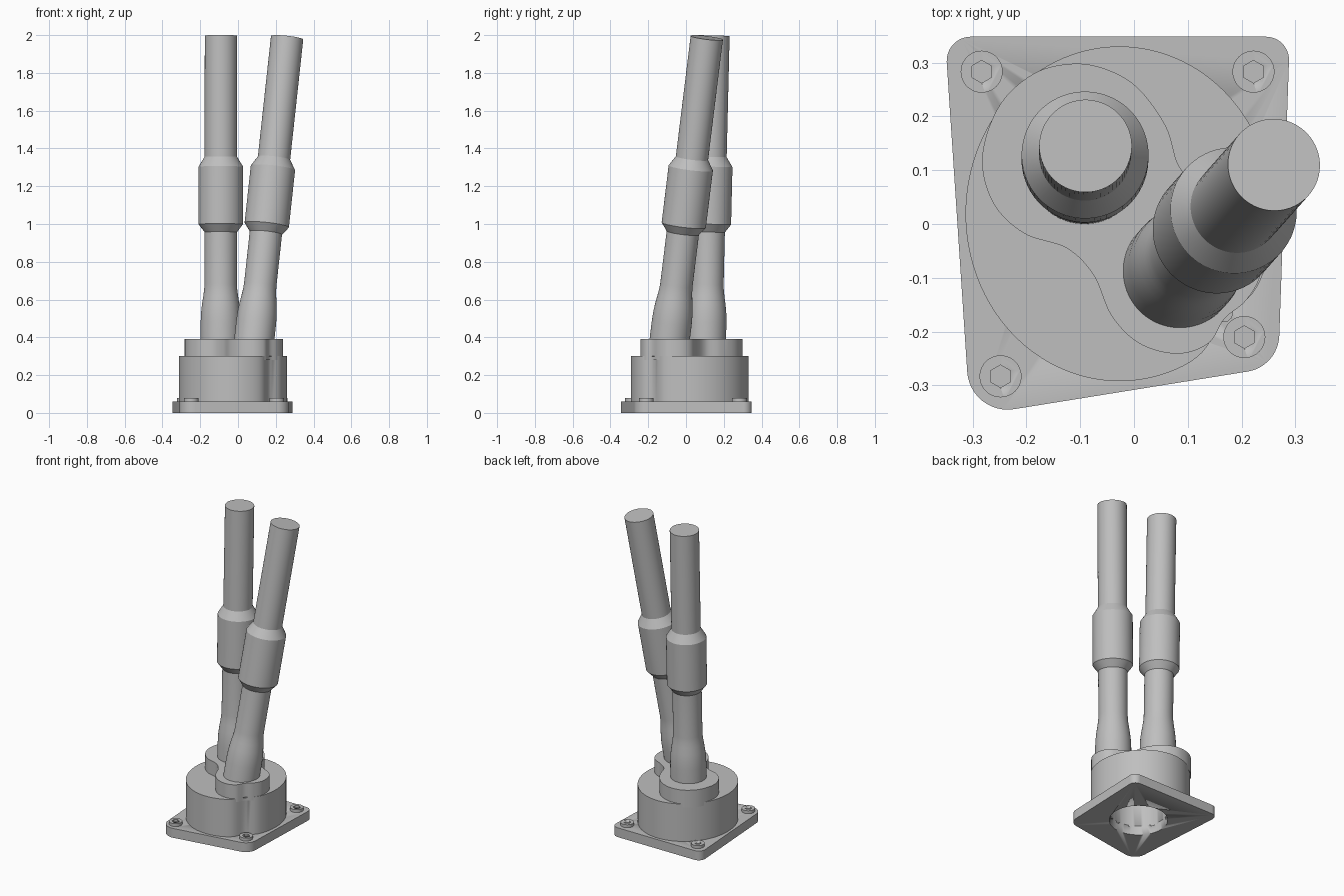
import bpy, bmesh, math
from mathutils import Vector

cube = bpy.data.objects.get("Cube")
if cube:
    bpy.data.objects.remove(cube, do_unlink=True)

metal = bpy.data.materials.new("plain grey")
metal.use_nodes = True
GREY = (0.52, 0.52, 0.52, 1)
metal.diffuse_color = GREY
metal.node_tree.nodes["Principled BSDF"].inputs["Base Color"].default_value = GREY


def finish(bm, name, angle=35):
    """Turn a bmesh into a shaded object."""
    bmesh.ops.recalc_face_normals(bm, faces=bm.faces)
    mesh = bpy.data.meshes.new(name)
    bm.to_mesh(mesh)
    bm.free()
    obj = bpy.data.objects.new(name, mesh)
    bpy.context.collection.objects.link(obj)
    mesh.materials.append(metal)
    bpy.ops.object.select_all(action='DESELECT')
    obj.select_set(True)
    bpy.context.view_layer.objects.active = obj
    bpy.ops.object.shade_smooth_by_angle(angle=math.radians(angle))
    return obj


def circle(cx, cy, r, n, start=0.0):
    return [(cx + r * math.cos(start + math.tau * i / n),
             cy + r * math.sin(start + math.tau * i / n)) for i in range(n)]


def prism(name, outline, z0, z1, bevel=0.0, segments=3, socket=None):
    """Extrude an outline, round its top rim, optionally sink a socket."""
    bm = bmesh.new()
    low = [bm.verts.new((x, y, z0)) for x, y in outline]
    high = [bm.verts.new((x, y, z1)) for x, y in outline]
    n = len(outline)
    bm.faces.new(low[::-1])
    top = bm.faces.new(high)
    for i in range(n):
        j = (i + 1) % n
        bm.faces.new((low[i], low[j], high[j], high[i]))
    if bevel:
        bmesh.ops.bevel(bm, geom=list(top.edges), offset=bevel, segments=segments,
                        profile=0.5, affect='EDGES', clamp_overlap=True)
    obj = finish(bm, name)
    if socket:
        cut(obj, socket)
    return obj


def cut(obj, cutter, keep=False):
    """Subtract the cutter from the object."""
    mod = obj.modifiers.new("cut", 'BOOLEAN')
    mod.operation, mod.solver, mod.object = 'DIFFERENCE', 'EXACT', cutter
    bpy.context.view_layer.objects.active = obj
    bpy.ops.object.modifier_apply(modifier=mod.name)
    if not keep:
        bpy.data.objects.remove(cutter, do_unlink=True)


def smooth_loop(points, steps=8):
    """Closed smooth curve through the points."""
    result, n = [], len(points)
    pts = [Vector(p) for p in points]
    for i in range(n):
        a, b, c, d = (pts[(i + k) % n] for k in (-1, 0, 1, 2))
        for s in range(steps):
            t = s / steps
            p = 0.5 * (2 * b + (c - a) * t + (2 * a - 5 * b + 4 * c - d) * t ** 2
                       + (3 * b - a - 3 * c + d) * t ** 3)
            result.append((p.x, p.y))
    return result


def rounded_hull(corners, steps=12):
    """Convex outline around counter-clockwise corner discs (x, y, r)."""
    result, n = [], len(corners)

    def normal_angle(p, q):
        d = Vector((q[0] - p[0], q[1] - p[1]))
        return math.atan2(d.y, d.x) - math.pi / 2 + math.asin((p[2] - q[2]) / d.length)

    for i, (x, y, r) in enumerate(corners):
        a0 = normal_angle(corners[i - 1], corners[i])
        a1 = normal_angle(corners[i], corners[(i + 1) % n])
        sweep = (a1 - a0) % math.tau
        for s in range(steps + 1):
            a = a0 + sweep * s / steps
            result.append((x + r * math.cos(a), y + r * math.sin(a)))
    return result


# Base plate
plate = prism("base_plate", rounded_hull([
    (-0.303, 0.303, 0.045), (-0.235, -0.27, 0.075),
    (0.2, -0.205, 0.07), (0.245, 0.305, 0.043)]), 0, 0.06, 0.006, 2)

# Drum housing, slightly oval, with a hollow beside one bolt
drum_outline = []
for i in range(128):
    a = math.tau * i / 128
    r = 1 / math.hypot(math.cos(a) / 0.286, math.sin(a) / 0.311)
    off = math.degrees(a) - 315
    r -= 0.028 * math.exp(-(off / 10) ** 2)
    drum_outline.append((-0.027 + r * math.cos(a), 0.019 + r * math.sin(a)))
drum = prism("drum_housing", drum_outline, 0.05, 0.302, 0.014, 4)

# Round bore from below
bore = prism("bore_cutter", circle(-0.024, 0.012, 0.171, 64), -0.05, 0.26)
bore.hide_render = True
cut(plate, bore, keep=True)
cut(drum, bore)

# Raised cap joining the two tube seats
cap_points = [
    (-0.282, 0.125), (-0.262, 0.04), (-0.205, -0.017), (-0.125, -0.045),
    (-0.075, -0.095), (-0.042, -0.17), (0.01, -0.222), (0.08, -0.241),
    (0.138, -0.222), (0.168, -0.176), (0.208, -0.142), (0.236, -0.09),
    (0.232, -0.02), (0.2, 0.03), (0.135, 0.062), (0.085, 0.105),
    (0.06, 0.18), (0.01, 0.25), (-0.045, 0.285), (-0.11, 0.298),
    (-0.185, 0.28), (-0.25, 0.22)]
prism("seat_cap", smooth_loop(cap_points), 0.28, 0.392, 0.009, 3)

# Bolts with hex sockets
for i, (x, y) in enumerate([(-0.283, 0.283), (0.222, 0.283), (0.205, -0.21), (-0.248, -0.283)]):
    hexagon = prism("socket_cutter", circle(x, y, 0.021, 6, math.pi / 6), 0.066, 0.1)
    prism(f"bolt_{i + 1}", circle(x, y, 0.039, 40), 0.05, 0.079, 0.003, 2, hexagon)


# Tubes: flared foot, thin pipe, wide sleeve with cone ends, thin pipe
PROFILE = [(0.106, 0.35), (0.106, 0.48), (0.104, 0.53), (0.099, 0.575), (0.092, 0.62),
           (0.088, 0.65), (0.086, 0.68), (0.086, 0.958), (0.118, 1.0),
           (0.118, 1.305), (0.086, 1.357), (0.086, 2.0)]


def tube(name, foot, top, segments=64):
    """Turn the profile around the line from foot to top."""
    foot, top = Vector(foot), Vector(top)
    turn = (top - foot).to_track_quat('Z', 'Y')
    span = PROFILE[-1][1] - PROFILE[0][1]
    bm = bmesh.new()
    rings = []
    for r, z in PROFILE:
        centre = foot.lerp(top, (z - PROFILE[0][1]) / span)
        rings.append([bm.verts.new(centre + turn @ Vector((x, y, 0)))
                      for x, y in circle(0, 0, r, segments)])
    for a, b in zip(rings, rings[1:]):
        for i in range(segments):
            j = (i + 1) % segments
            bm.faces.new((a[i], a[j], b[j], b[i]))
    bm.faces.new(rings[0][::-1])
    bm.faces.new(rings[-1])
    return finish(bm, name, 25)


tube("upright_tube", (-0.092, 0.105, 0.35), (-0.09, 0.145, 1.998))
tube("leaning_tube", (0.082, -0.091, 0.35), (0.26, 0.11, 1.986))
